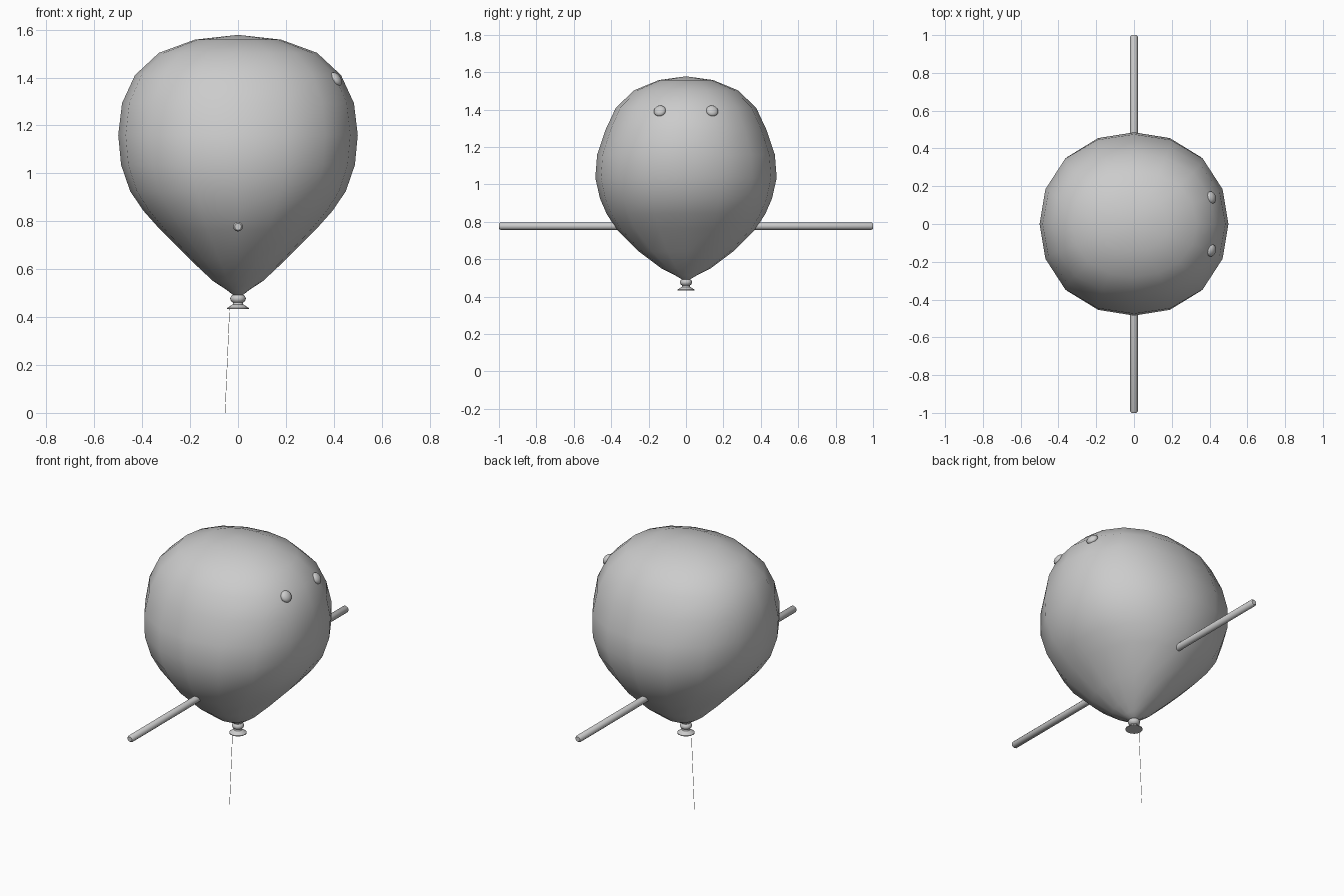
import bpy, bmesh, math
from mathutils import Vector

cube = bpy.data.objects.get("Cube")
if cube:
    bpy.data.objects.remove(cube)

grey = bpy.data.materials.new("balloon_grey")
grey.use_nodes = True
grey.diffuse_color = (0.6, 0.6, 0.6, 1)
grey.node_tree.nodes["Principled BSDF"].inputs["Base Color"].default_value = grey.diffuse_color


def finish(name, bm, angle):
    bmesh.ops.recalc_face_normals(bm, faces=bm.faces)
    mesh = bpy.data.meshes.new(name)
    bm.to_mesh(mesh)
    bm.free()
    obj = bpy.data.objects.new(name, mesh)
    bpy.context.collection.objects.link(obj)
    mesh.materials.append(grey)
    bpy.ops.object.select_all(action='DESELECT')
    obj.select_set(True)
    bpy.context.view_layer.objects.active = obj
    bpy.ops.object.shade_smooth_by_angle(angle=math.radians(angle))
    return obj


def loft(name, rows, sides, bulge=0.0, tip=None, angle=60):
    """Stack of oval rings (z, half width, half depth), closed at both ends."""
    bm = bmesh.new()
    rings = []
    for z, rx, ry in rows:
        ring = []
        for i in range(sides):
            a = math.tau * i / sides
            k = 1 + bulge * math.sin(2 * a) ** 2
            ring.append(bm.verts.new((rx * k * math.cos(a), ry * k * math.sin(a), z)))
        rings.append(ring)
    for low, high in zip(rings, rings[1:]):
        for i in range(sides):
            j = (i + 1) % sides
            bm.faces.new((low[i], low[j], high[j], high[i]))
    bm.faces.new(rings[0])
    if tip is None:
        bm.faces.new(rings[-1])
    else:
        top = bm.verts.new((0, 0, tip))
        for i in range(sides):
            bm.faces.new((rings[-1][i], rings[-1][(i + 1) % sides], top))
    return finish(name, bm, angle)


# Balloon body, wide across x near the top
body = [(0.488, 0.015, 0.015), (0.515, 0.05, 0.06), (0.55, 0.104, 0.13),
        (0.64, 0.2, 0.25), (0.765, 0.325, 0.375), (0.844, 0.395, 0.425),
        (0.925, 0.45, 0.46), (1.035, 0.488, 0.485), (1.16, 0.5, 0.475),
        (1.293, 0.484, 0.43), (1.41, 0.43, 0.375), (1.503, 0.33, 0.278),
        (1.558, 0.18, 0.145)]
loft("balloon_body", body, 16, bulge=0.03, tip=1.578)

# Knot with a bead and a flared lip
knot = [(0.433, 0.046), (0.437, 0.046), (0.453, 0.022), (0.46, 0.02),
        (0.466, 0.029), (0.477, 0.033), (0.488, 0.029), (0.497, 0.015)]
loft("knot", [(z, r, r) for z, r in knot], 16, angle=40)

# Eyes, flattened and turned to lie on the surface
for label, side in (("left", 1), ("right", -1)):
    bm = bmesh.new()
    bmesh.ops.create_uvsphere(bm, u_segments=16, v_segments=10, radius=0.033)
    bmesh.ops.scale(bm, vec=(1, 1, 0.6), verts=bm.verts)
    eye = finish(label + "_eye", bm, 60)
    eye.location = (0.409, side * 0.14, 1.393)
    eye.rotation_euler = Vector((0.8, side * 0.2, 0.56)).to_track_quat('Z', 'Y').to_euler()

# Straight arms with softened ends
for label, side in (("front", -1), ("back", 1)):
    rows = [(0.3, 0.02), (0.992, 0.02), (1.0, 0.014)]
    arm = loft(label + "_arm", [(d, r, r) for d, r in rows], 12, angle=50)
    arm.location.z = 0.777
    arm.rotation_euler.x = -side * math.pi / 2

# Hair-thin string
top, end = Vector((-0.035, 0, 0.435)), Vector((-0.054, 0, 0))
string = loft("string", [(0, 0.001, 0.001), ((top - end).length, 0.001, 0.001)], 6)
string.location = end
string.rotation_euler = (top - end).to_track_quat('Z', 'Y').to_euler()
